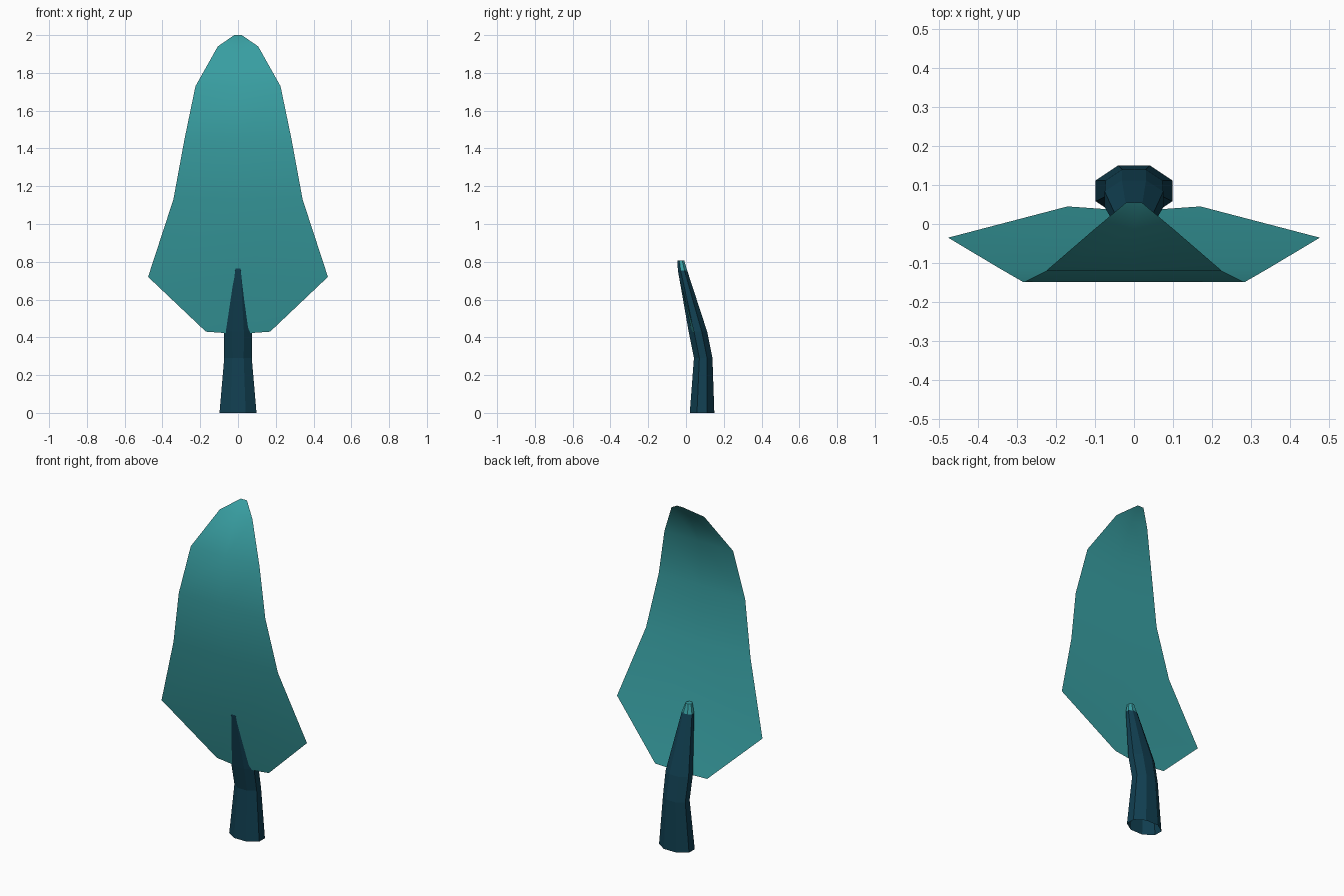
import bpy, bmesh, math

if "Cube" in bpy.data.objects:
    bpy.data.objects.remove(bpy.data.objects["Cube"])


def material(name, rgb):
    m = bpy.data.materials.new(name)
    m.diffuse_color = (*rgb, 1)
    m.use_nodes = True
    m.node_tree.nodes["Principled BSDF"].inputs["Base Color"].default_value = m.diffuse_color
    return m


TEAL = material("leaf teal", (0.040, 0.345, 0.360))
DARK = material("stem dark teal", (0.0055, 0.050, 0.082))


def finish(bm, name, mats):
    me = bpy.data.meshes.new(name)
    bm.to_mesh(me)
    bm.free()
    for m in mats:
        me.materials.append(m)
    ob = bpy.data.objects.new(name, me)
    bpy.context.collection.objects.link(ob)
    return ob


# Leaf blade: a thin curved sheet, rows of (half width, y, z)
rows = [(0.17, 0.045, 0.43), (0.476, -0.035, 0.72), (0.342, -0.115, 1.13),
        (0.283, -0.149, 1.45), (0.225, -0.12, 1.73), (0.107, -0.018, 1.94),
        (0.02, 0.055, 2.0)]
bm = bmesh.new()
grid = []
for i, (w, y, z) in enumerate(rows):
    dip = 0.012 if i == 0 else 0
    grid.append([bm.verts.new((s * w, y - (dip if s == 0 else 0),
                               z - (dip if s == 0 else 0))) for s in (-1, 0, 1)])
for a, b in zip(grid, grid[1:]):
    for k in range(2):
        bm.faces.new((a[k], a[k + 1], b[k + 1], b[k])).smooth = True
finish(bm, "leaf_blade", [TEAL])

# Stem: bent, tapering eight-sided tube, rings of (half width, y front, y back, z)
rings = [(0.098, 0.02, 0.15, 0), (0.073, 0.042, 0.14, 0.29),
         (0.075, 0.014, 0.112, 0.43), (0.033, -0.043, 0.006, 0.755),
         (0.018, -0.046, -0.01, 0.808)]
bm = bmesh.new()
loops = []
c = math.cos(math.pi / 8)
for w, y0, y1, z in rings:
    loops.append([bm.verts.new((w * math.cos(a) / c,
                                (y0 + y1) / 2 + (y1 - y0) / 2 * math.sin(a) / c, z))
                  for a in [math.pi * (2 * k + 1) / 8 for k in range(8)]])
for a, b in zip(loops, loops[1:]):
    for k in range(8):
        n = (k + 1) % 8
        bm.faces.new((a[k], a[n], b[n], b[k]))
bm.faces.new(loops[-1])
bm.normal_update()
# The tip takes the leaf colour on its sides and back
for f in bm.faces:
    if f.calc_center_median().z > 0.76 and f.normal.y > -0.3:
        f.material_index = 1
finish(bm, "stem", [DARK, TEAL])
